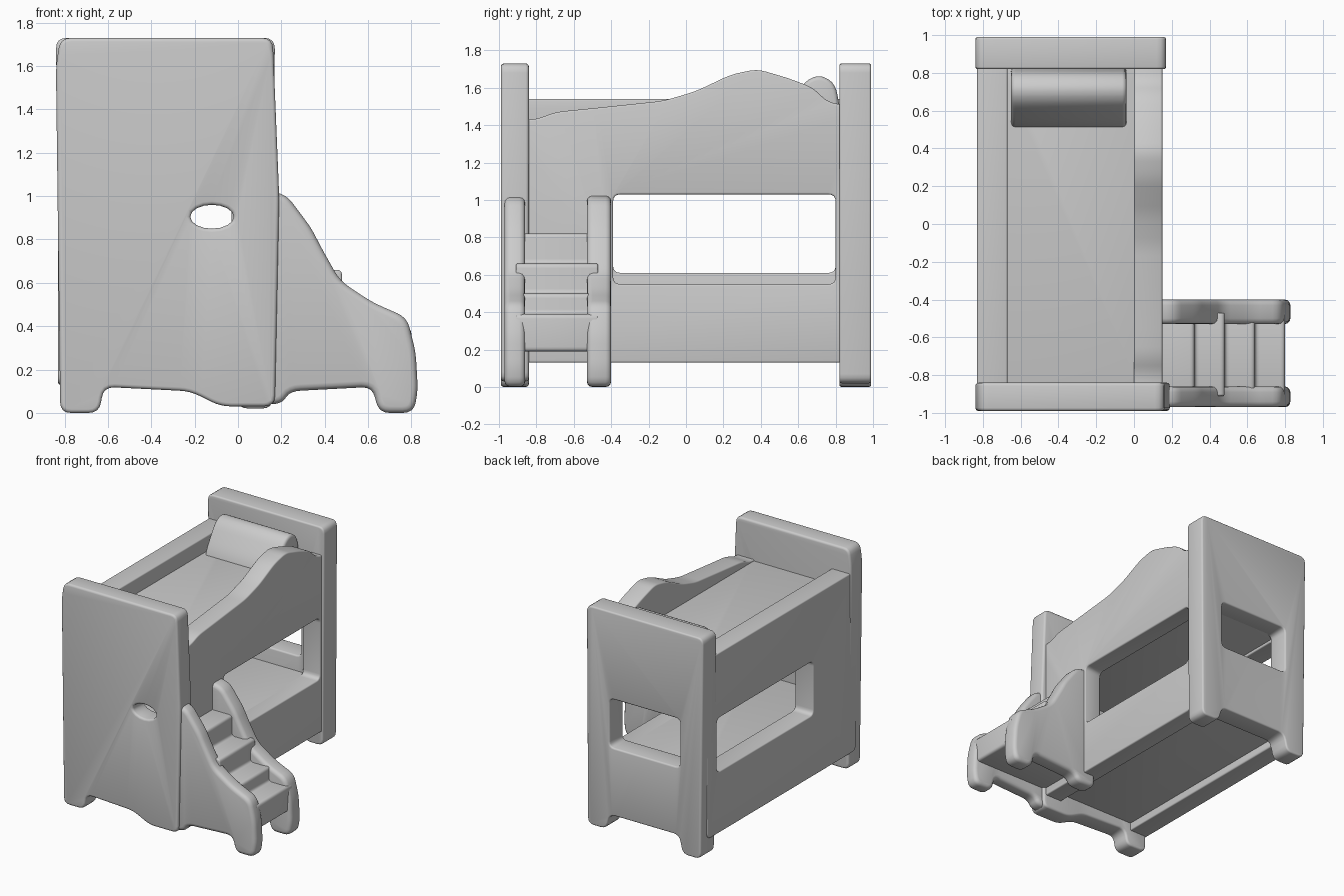
import bpy, bmesh, math
from mathutils import Vector

if "Cube" in bpy.data.objects:
    bpy.data.objects.remove(bpy.data.objects["Cube"])

grey = bpy.data.materials.new("plain grey")
grey.use_nodes = True
grey.diffuse_color = (0.6, 0.6, 0.6, 1)
grey.node_tree.nodes["Principled BSDF"].inputs["Base Color"].default_value = (0.6, 0.6, 0.6, 1)


def rect(a0, a1, b0, b1):
    return [(a0, b0), (a1, b0), (a1, b1), (a0, b1)]


def rounded(points, r, steps=4):
    """Replace every sharp corner with a short curve."""
    out = []
    for i, p in enumerate(points):
        p = Vector(p)
        before, after = Vector(points[i - 1]) - p, Vector(points[(i + 1) % len(points)]) - p
        a = p + before.normalized() * min(r, before.length * 0.45)
        b = p + after.normalized() * min(r, after.length * 0.45)
        for k in range(steps + 1):
            t = k / steps
            out.append((1 - t) ** 2 * a + 2 * t * (1 - t) * p + t * t * b)
    return out


def prism(name, points, axis, lo, hi):
    """Extrude a closed profile along the x, y or z axis."""
    place = {"x": lambda p, d: (d, p[0], p[1]),
             "y": lambda p, d: (p[0], d, p[1]),
             "z": lambda p, d: (p[0], p[1], d)}[axis]
    bm = bmesh.new()
    face = bm.faces.new([bm.verts.new(place(p, lo)) for p in points])
    side = bmesh.ops.extrude_face_region(bm, geom=[face])["geom"]
    shift = Vector(place((0, 0), hi - lo))
    bmesh.ops.translate(bm, vec=shift, verts=[v for v in side if isinstance(v, bmesh.types.BMVert)])
    bmesh.ops.recalc_face_normals(bm, faces=bm.faces)
    mesh = bpy.data.meshes.new(name)
    bm.to_mesh(mesh)
    bm.free()
    ob = bpy.data.objects.new(name, mesh)
    bpy.context.collection.objects.link(ob)
    return ob


def part(name, points, axis, lo, hi, soft=0.04, corner=0.05, hole=None):
    """A softened slab with an optional opening through it."""
    ob = prism(name, rounded(points, corner), axis, lo, hi)
    cutter = None
    if hole:
        cutter = prism(name + "_cutter", hole, axis, lo - 0.1, hi + 0.1)
        cutter.hide_render = True
        cut = ob.modifiers.new("opening", "BOOLEAN")
        cut.operation, cut.object, cut.solver = "DIFFERENCE", cutter, "EXACT"
    bevel = ob.modifiers.new("soft_edges", "BEVEL")
    bevel.width, bevel.segments = soft, 3
    bevel.limit_method, bevel.angle_limit = "ANGLE", math.radians(50)
    # Bake the modifiers so that the cutter can go
    graph = bpy.context.evaluated_depsgraph_get()
    ob.data = bpy.data.meshes.new_from_object(ob.evaluated_get(graph))
    ob.modifiers.clear()
    if cutter:
        bpy.data.objects.remove(cutter)
    ob.data.materials.clear()
    ob.data.materials.append(grey)
    bpy.ops.object.select_all(action="DESELECT")
    ob.select_set(True)
    bpy.context.view_layer.objects.active = ob
    bpy.ops.object.shade_smooth_by_angle(angle=math.radians(40))
    return ob


# End panels with feet
peephole = [(-0.12 + 0.1 * math.cos(a * math.pi / 8), 0.905 + 0.055 * math.sin(a * math.pi / 8))
            for a in range(16)]
part("foot_end_panel",
     [(-0.82, 0), (-0.64, 0), (-0.62, 0.12), (-0.22, 0.1), (-0.08, 0.03), (0.17, 0.03),
      (0.19, 1.0), (0.16, 1.73), (-0.82, 1.73), (-0.84, 1.6)],
     "y", -0.99, -0.84, hole=peephole)
part("head_end_panel",
     [(-0.82, 0), (-0.66, 0), (-0.63, 0.14), (-0.03, 0.14), (0, 0.02), (0.16, 0.02),
      (0.17, 1.73), (-0.84, 1.73)],
     "y", 0.82, 0.99, hole=rounded(rect(-0.64, -0.03, 0.67, 1.05), 0.04))

# Long side walls, open beside the lower bunk
part("wall_side", rect(-0.92, 0.92, 0.13, 1.54), "x", -0.83, -0.67,
     hole=rounded(rect(-0.39, 0.8, 0.61, 1.03), 0.04))
part("stair_side",
     [(-0.92, 0.13), (0.92, 0.13), (0.92, 1.5), (0.76, 1.52), (0.68, 1.6), (0.55, 1.65),
      (0.38, 1.7), (0.24, 1.67), (0.05, 1.58), (-0.12, 1.53), (-0.5, 1.49), (-0.7, 1.47),
      (-0.8, 1.43), (-0.92, 1.43)],
     "x", 0.0, 0.15, hole=rounded(rect(-0.39, 0.8, 0.55, 1.03), 0.04))

# Mattresses and their bases
inside = rect(-0.72, 0.05, -0.88, 0.86)
part("lower_mattress", inside, "z", 0.19, 0.55, soft=0.02)
part("upper_mattress", inside, "z", 1.05, 1.42, soft=0.02)

# Pillow leaning on the head end
part("pillow", [(0.5, 1.38), (0.84, 1.38), (0.8, 1.62), (0.72, 1.67), (0.64, 1.64), (0.53, 1.47)],
     "x", -0.65, -0.04, soft=0.05, corner=0.06)

# Staircase: two stringers with the steps between them
stringer = [(0.04, 0.04), (0.2, 0.04), (0.24, 0.1), (0.62, 0.12), (0.65, 0), (0.81, 0),
            (0.83, 0.1), (0.82, 0.28), (0.78, 0.44), (0.62, 0.51), (0.47, 0.61),
            (0.38, 0.77), (0.34, 0.85), (0.22, 1.01), (0.04, 1.04)]
part("front_stringer", stringer, "y", -0.97, -0.86, soft=0.03)
part("rear_stringer", stringer, "y", -0.53, -0.4, soft=0.03)
steps = [(0.1, 0.19), (0.8, 0.19)]
x = 0.8
for z in (0.39, 0.5, 0.66, 0.82):
    steps += [(x, z), (x - 0.16, z)]
    x -= 0.16
steps.append((0.1, 0.82))
part("steps", steps, "y", -0.91, -0.47, soft=0.01, corner=0.025)
